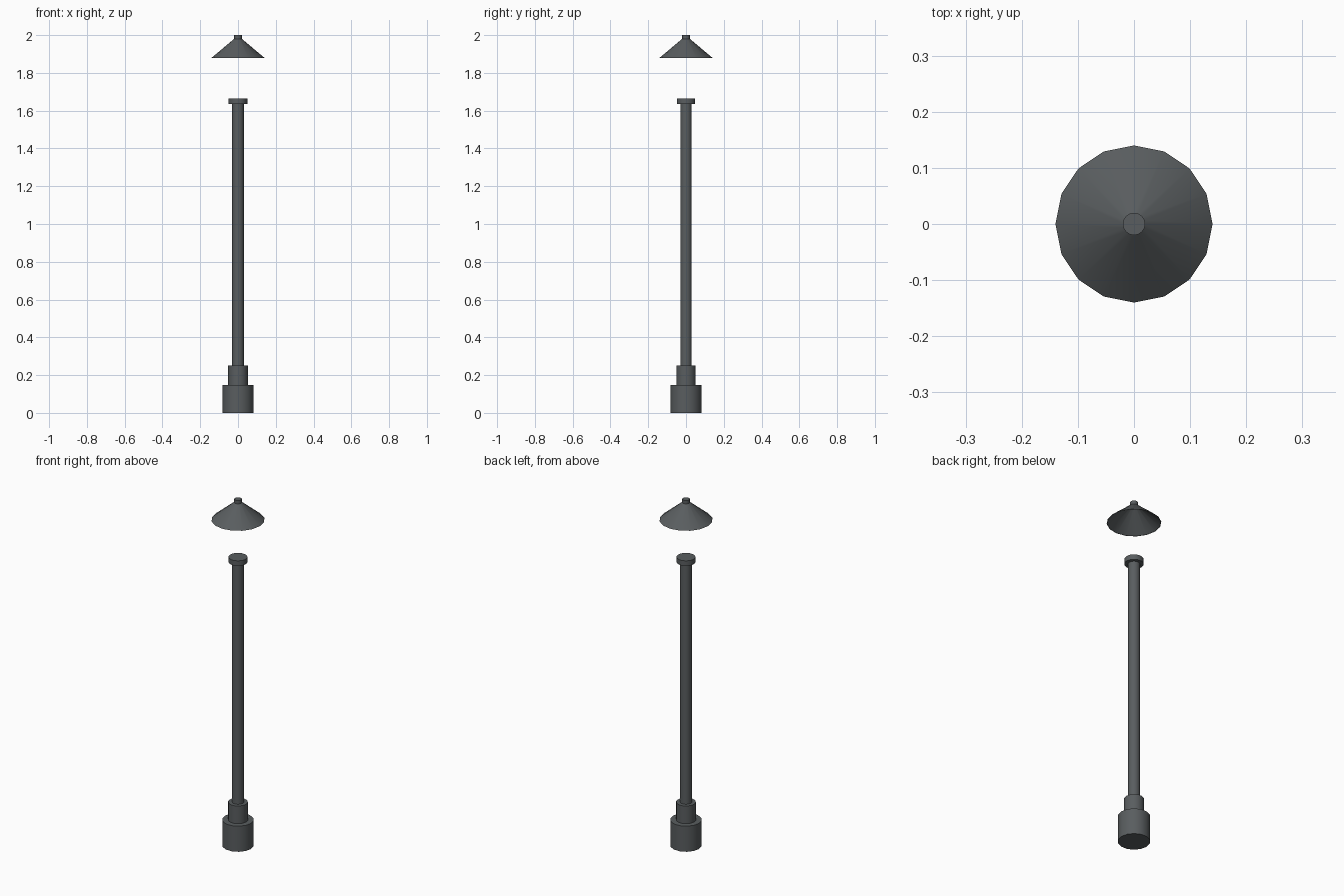
import bpy, bmesh, math

if "Cube" in bpy.data.objects:
    bpy.data.objects.remove(bpy.data.objects["Cube"])

metal = bpy.data.materials.new("dark_metal")
metal.diffuse_color = (0.1, 0.11, 0.115, 1)
metal.use_nodes = True
metal.node_tree.nodes["Principled BSDF"].inputs["Base Color"].default_value = metal.diffuse_color


def lathe(name, profile, sides, closed=False):
    """Revolve (radius, z) points around the z axis; cap open ends that have a radius."""
    bm = bmesh.new()
    rings = [[bm.verts.new((r * math.cos(2 * math.pi * i / sides),
                            r * math.sin(2 * math.pi * i / sides), z))
              for i in range(sides)] for r, z in profile]
    pairs = list(zip(rings, rings[1:]))
    if closed:
        pairs.append((rings[-1], rings[0]))
    for a, b in pairs:
        for i in range(sides):
            j = (i + 1) % sides
            bm.faces.new((a[i], a[j], b[j], b[i]))
    if not closed:
        bm.faces.new(rings[0][::-1])
        bm.faces.new(rings[-1])
    bmesh.ops.recalc_face_normals(bm, faces=bm.faces)
    mesh = bpy.data.meshes.new(name)
    bm.to_mesh(mesh)
    bm.free()
    mesh.materials.append(metal)
    ob = bpy.data.objects.new(name, mesh)
    bpy.context.collection.objects.link(ob)
    bpy.ops.object.select_all(action='DESELECT')
    ob.select_set(True)
    bpy.context.view_layer.objects.active = ob
    bpy.ops.object.shade_smooth_by_angle(angle=math.radians(40))
    return ob


# stepped foot, pole and collar in one turned piece
lathe("post", [(0.083, 0), (0.083, 0.148), (0.052, 0.148), (0.052, 0.25),
               (0.031, 0.25), (0.031, 1.636), (0.05, 1.636), (0.05, 1.665)], 14)

# thin conical shade, open underneath
lathe("lamp_shade", [(0.14, 1.88), (0.018, 1.982), (0.016, 1.981), (0.138, 1.88)],
      16, closed=True)

# finial on top of the shade
lathe("finial", [(0.02, 1.976), (0.02, 2.0)], 16)
